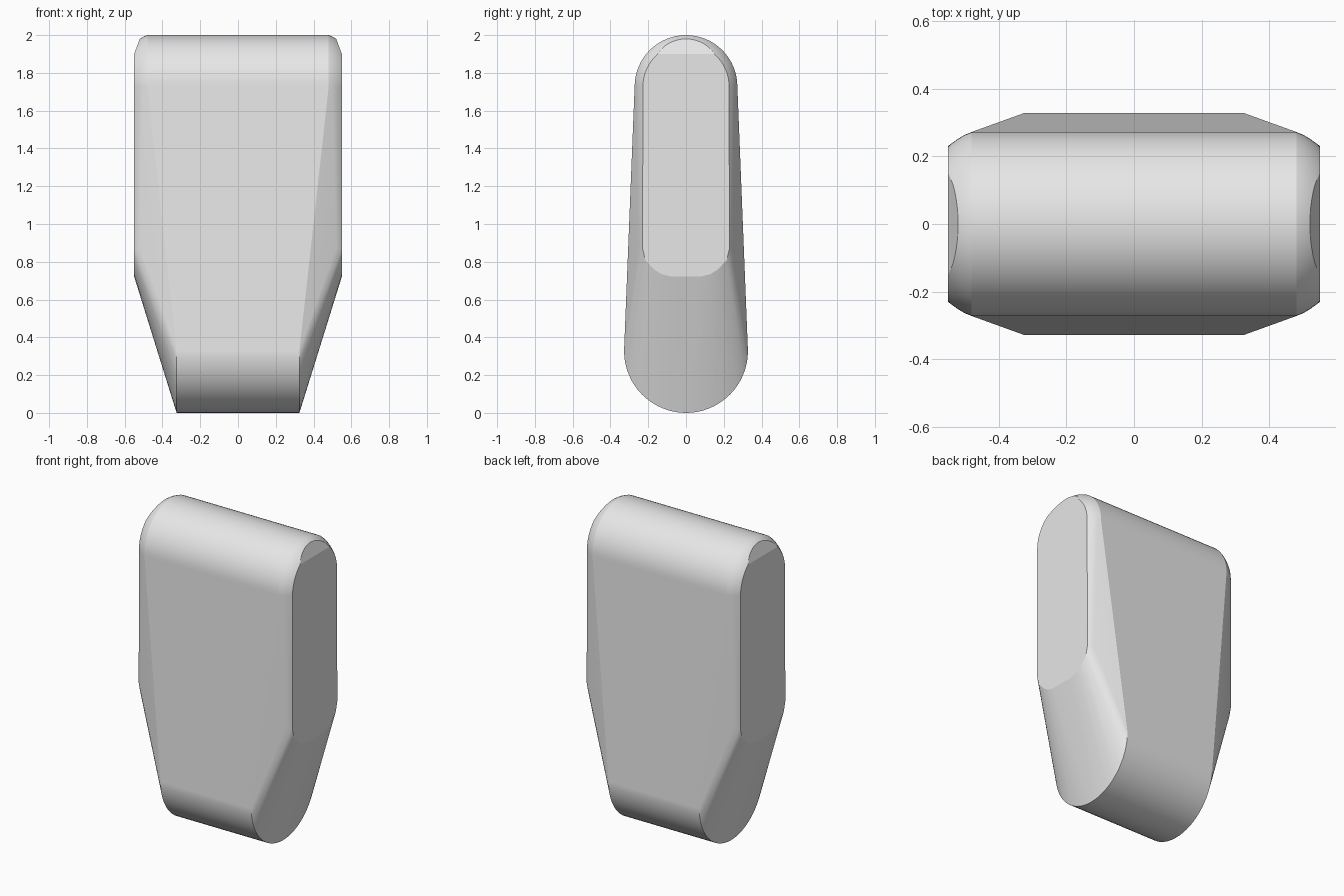
import bpy, bmesh
from math import sin, cos, tau, radians
from mathutils import Vector

cube = bpy.data.objects.get("Cube")
if cube:
    bpy.data.objects.remove(cube, do_unlink=True)

SEGMENTS = 64
TOP_Z, BASE_Z = 1.728, 0.328


def ring(x, radius, z):
    """Points of a circle lying in the plane of constant x."""
    return [(x, radius * cos(tau * i / SEGMENTS), z + radius * sin(tau * i / SEGMENTS))
            for i in range(SEGMENTS)]


# Rounded foot, and the rounded head whose ends curve inwards
points = ring(0.325, 0.328, BASE_Z)
for x, radius in ((0.48, 0.272), (0.50, 0.264), (0.52, 0.252), (0.537, 0.24), (0.55, 0.228)):
    points += ring(x, radius, TOP_Z)

# Lower outline of the flat side panel, with its softened edge
for y, z in ((0.23, 0.87), (0.215, 0.81), (0.17, 0.76), (0.13, 0.735), (0.08, 0.722)):
    points += [(0.55, y, z), (0.55, -y, z)]
points += [(0.52, 0.25, 0.87), (0.52, -0.25, 0.87)]

# Wrap both mirrored halves in one convex skin
bm = bmesh.new()
for x, y, z in points:
    for side in (1, -1):
        bm.verts.new((x * side, y, z))
hull = bmesh.ops.convex_hull(bm, input=bm.verts[:])
loose = {g for g in hull["geom_interior"] + hull["geom_unused"]
         if isinstance(g, bmesh.types.BMVert)}
bmesh.ops.delete(bm, geom=list(loose), context="VERTS")

# Trim the upper corners to sloping flats
for side in (1, -1):
    cut = bmesh.ops.bisect_plane(
        bm, geom=bm.verts[:] + bm.edges[:] + bm.faces[:], dist=1e-5,
        plane_co=Vector((0.55 * side, 0, 1.9)),
        plane_no=Vector((0.08 * side, 0, 0.03)), clear_outer=True)
    rim = [g for g in cut["geom_cut"] if isinstance(g, bmesh.types.BMEdge)]
    bmesh.ops.holes_fill(bm, edges=rim, sides=0)

bmesh.ops.remove_doubles(bm, verts=bm.verts[:], dist=1e-4)
bmesh.ops.dissolve_limit(bm, angle_limit=radians(0.5), verts=bm.verts[:], edges=bm.edges[:])
bmesh.ops.recalc_face_normals(bm, faces=bm.faces[:])

mesh = bpy.data.meshes.new("tapered_block")
bm.to_mesh(mesh)
bm.free()
body = bpy.data.objects.new("tapered_block", mesh)
bpy.context.collection.objects.link(body)

# Plain grey finish
grey = bpy.data.materials.new("light_grey")
grey.use_nodes = True
colour = (0.8, 0.8, 0.8, 1)
grey.diffuse_color = colour
grey.node_tree.nodes["Principled BSDF"].inputs["Base Color"].default_value = colour
mesh.materials.append(grey)

# Smooth curves, crisp panel edges
bpy.ops.object.select_all(action="DESELECT")
body.select_set(True)
bpy.context.view_layer.objects.active = body
bpy.ops.object.shade_smooth_by_angle(angle=radians(14))
weighted = body.modifiers.new("weighted_normals", "WEIGHTED_NORMAL")
weighted.keep_sharp = True
